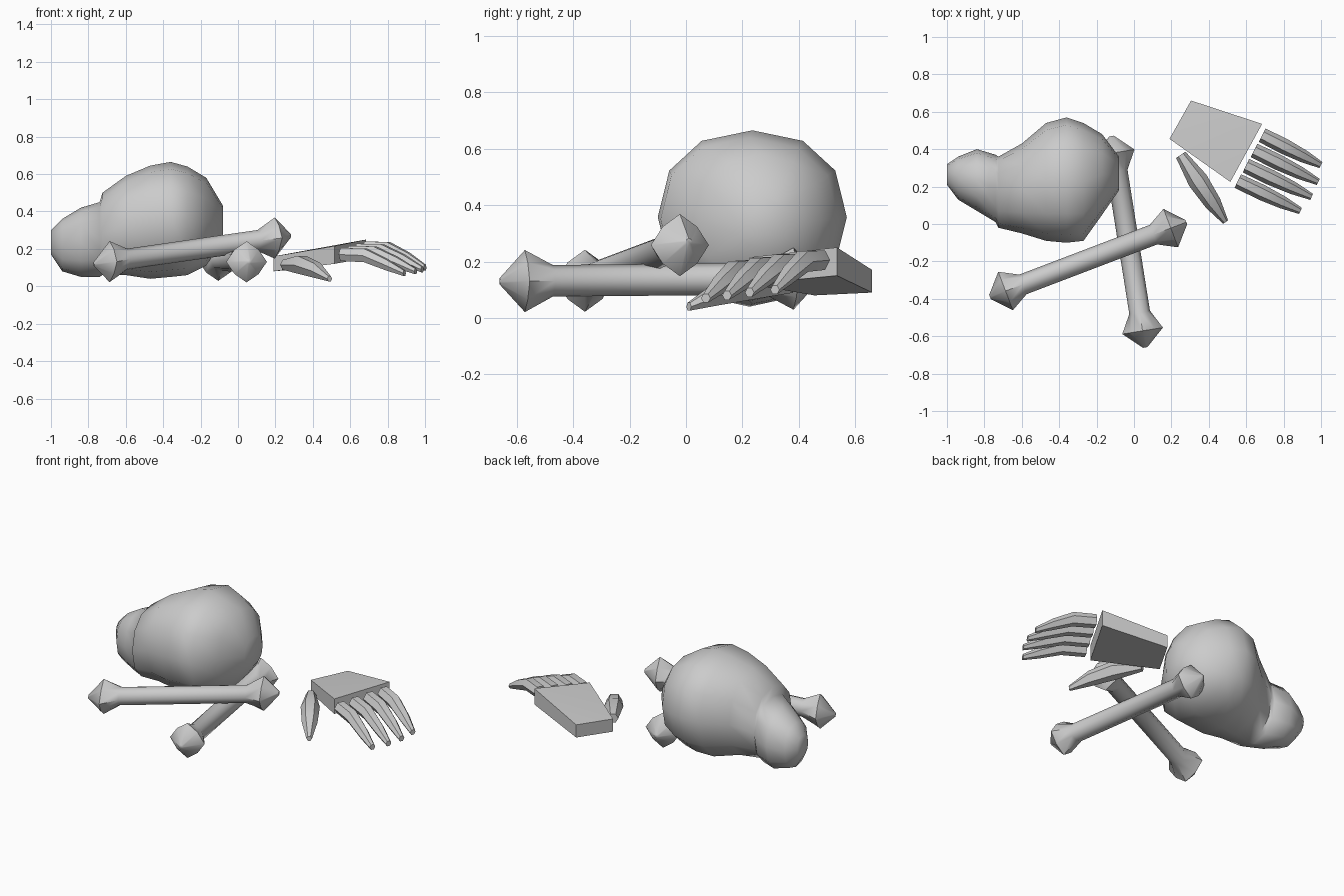
import bpy, bmesh, math
from mathutils import Vector

old = bpy.data.objects.get("Cube")
if old:
    bpy.data.objects.remove(old, do_unlink=True)

bone_grey = bpy.data.materials.new("bone_grey")
bone_grey.use_nodes = True
GREY = (0.6, 0.6, 0.6, 1)
bone_grey.diffuse_color = GREY
bone_grey.node_tree.nodes["Principled BSDF"].inputs["Base Color"].default_value = GREY


def finish(name, bm, angle):
    bmesh.ops.recalc_face_normals(bm, faces=bm.faces)
    mesh = bpy.data.meshes.new(name)
    bm.to_mesh(mesh)
    bm.free()
    obj = bpy.data.objects.new(name, mesh)
    bpy.context.collection.objects.link(obj)
    mesh.materials.append(bone_grey)
    bpy.ops.object.select_all(action='DESELECT')
    obj.select_set(True)
    bpy.context.view_layer.objects.active = obj
    bpy.ops.object.shade_smooth_by_angle(angle=math.radians(angle))
    return obj


def power(v, e):
    return math.copysign(abs(v) ** e, v)


def loft(name, rings, side, sides=8, angle=50):
    """Skin rings of (centre, half width, half height, roundness exponent)."""
    bm = bmesh.new()
    side, up = side.normalized(), Vector((0, 0, 1))
    loops = []
    for centre, w, h, e in rings:
        loop = []
        for k in range(sides):
            a = math.tau * k / sides
            c, s = power(math.cos(a), e), power(math.sin(a), e)
            loop.append(bm.verts.new(Vector(centre) + side * w * c + up * h * s))
        loops.append(loop)
    for a, b in zip(loops, loops[1:]):
        for k in range(sides):
            n = (k + 1) % sides
            bm.faces.new((a[k], a[n], b[n], b[k]))
    bm.faces.new(loops[0])
    bm.faces.new(loops[-1])
    return finish(name, bm, angle)


# Skull: snout, brow step and cranium as (x, y min, y max, z min, z max)
skull = [
    (-1.0, .21, .32, .17, .30), (-.94, .13, .36, .08, .36),
    (-.84, .07, .40, .05, .42), (-.74, .01, .37, .05, .45),
    (-.725, -.02, .36, .06, .50), (-.60, -.05, .43, .06, .59),
    (-.47, -.09, .54, .04, .645), (-.36, -.10, .57, .05, .665),
    (-.27, -.09, .54, .06, .64), (-.17, .05, .48, .11, .58),
    (-.08, .18, .36, .25, .43)]
loft("skull", [((x, (a + b) / 2, (c + d) / 2), (b - a) / 2, (d - c) / 2, .9)
               for x, a, b, c, d in skull],
     Vector((0, 1, 0)), sides=12, angle=60)


# Crossed long bones with pointed, diamond-shaped knobs
def long_bone(name, start, end):
    start, end = Vector(start), Vector(end)
    axis = (end - start).normalized()
    knob = [(0, .012, 1), (.09, .11, 1.5), (.19, .056, 1)]
    rings = [(start + axis * t, r, r, e) for t, r, e in knob]
    rings += [(end - axis * t, r, r, e) for t, r, e in reversed(knob)]
    loft(name, rings, axis.cross(Vector((0, 0, 1))))


long_bone("upper_bone", (-.77, -.39, .12), (.28, .01, .27))
long_bone("lower_bone", (.06, -.66, .13), (-.12, .47, .14))

# Palm: a skewed slab, its outline given as (x, y, bottom, top)
palm = [(.19, .455, .08, .16), (.515, .225, .12, .215),
        (.685, .535, .15, .25), (.305, .66, .09, .17)]
bm = bmesh.new()
low = [bm.verts.new((x, y, b)) for x, y, b, t in palm]
high = [bm.verts.new((x, y, t)) for x, y, b, t in palm]
bm.faces.new(low)
bm.faces.new((high[0], high[1], high[2]))
bm.faces.new((high[0], high[2], high[3]))
for k in range(4):
    n = (k + 1) % 4
    bm.faces.new((low[k], low[n], high[n], high[k]))
finish("palm", bm, 15)


# Fingers: bent, tapering bones running out from the palm
def finger(name, base, tip, heights, widths):
    base, tip = Vector(base), Vector(tip)
    rings = []
    for t, z, w in zip((0, .38, .72, 1), heights, widths):
        p = base.lerp(tip, t)
        rings.append(((p.x, p.y, z), w, w, 1))
    way = (tip - base).to_3d()
    loft(name, rings, way.cross(Vector((0, 0, 1))), sides=6, angle=40)


for k, tip in enumerate([(1.0, .315), (.985, .225), (.95, .145), (.89, .07)]):
    f = k / 3
    drop = .035 * f
    finger(f"finger_{k + 1}", (.685 - .13 * f, .475 - .245 * f), tip,
           [z - drop for z in (.205, .2, .15)] + [.1 - .03 * f],
           (.04, .042, .034, .018))

finger("thumb", (.25, .37), (.49, .01), (.115, .115, .085, .04),
       (.03, .055, .045, .016))
